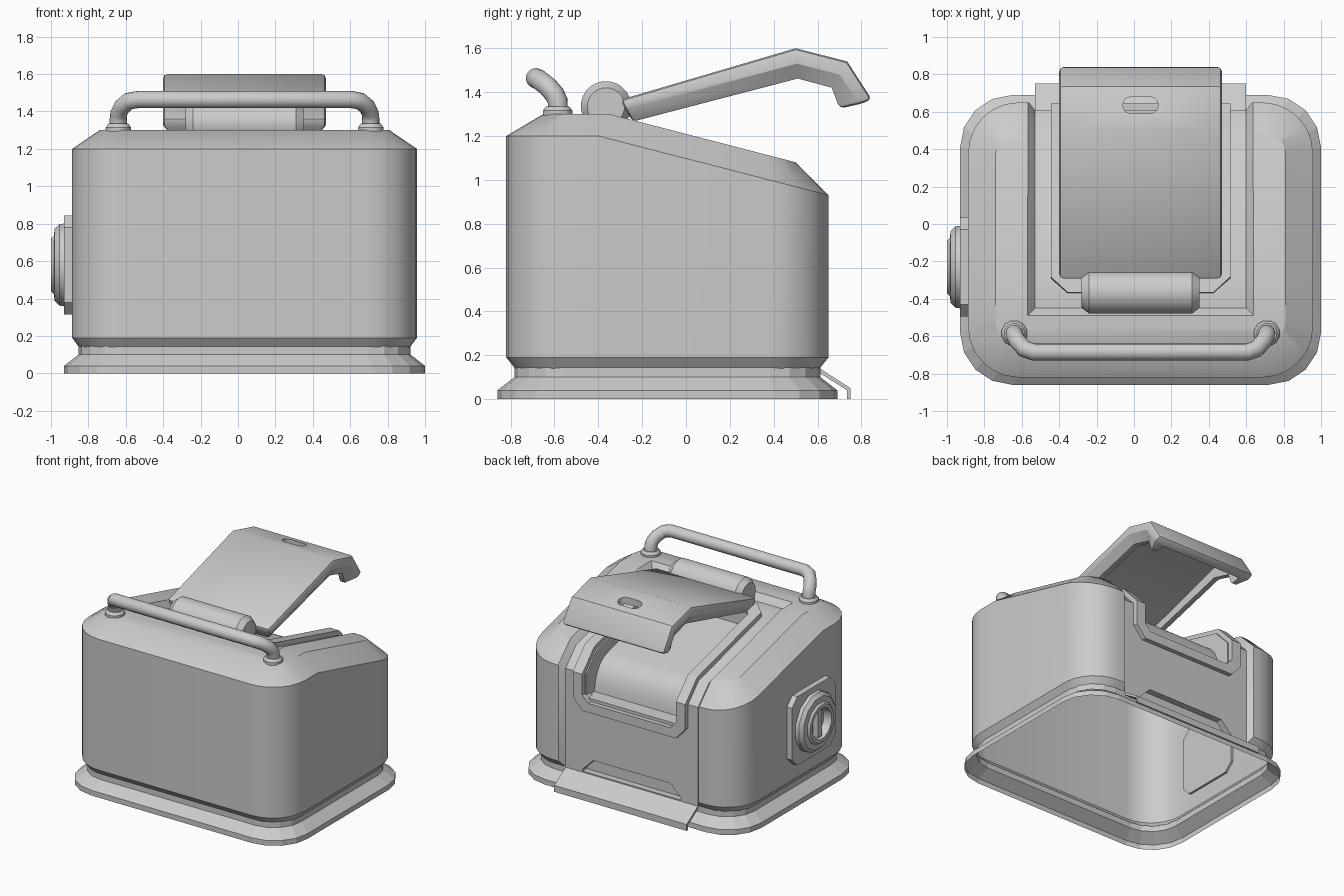
import bpy, bmesh, math
from mathutils import Vector

if "Cube" in bpy.data.objects:
    bpy.data.objects.remove(bpy.data.objects["Cube"])

CX = 0.035  # the body sits slightly off centre because of the side knob

grey = bpy.data.materials.new("plain_grey")
grey.diffuse_color = (0.6, 0.6, 0.6, 1)
grey.use_nodes = True
grey.node_tree.nodes["Principled BSDF"].inputs["Base Color"].default_value = grey.diffuse_color


def make(name, verts, faces, smooth=True):
    me = bpy.data.meshes.new(name)
    me.from_pydata([Vector(v) for v in verts], [], faces)
    bm = bmesh.new()
    bm.from_mesh(me)
    bmesh.ops.recalc_face_normals(bm, faces=bm.faces)
    bm.to_mesh(me)
    bm.free()
    ob = bpy.data.objects.new(name, me)
    ob.location.x = CX
    bpy.context.collection.objects.link(ob)
    me.materials.append(grey)
    if smooth:
        finish(ob)
    return ob


def select(ob):
    bpy.ops.object.select_all(action='DESELECT')
    ob.select_set(True)
    bpy.context.view_layer.objects.active = ob


def finish(ob):
    select(ob)
    bpy.ops.object.shade_smooth_by_angle(angle=math.radians(32))


def apply_mod(ob, kind, **kw):
    m = ob.modifiers.new(kind, kind)
    for k, v in kw.items():
        setattr(m, k, v)
    select(ob)
    bpy.ops.object.modifier_apply(modifier=m.name)


def cut(ob, cutter):
    apply_mod(ob, 'BOOLEAN', operation='DIFFERENCE', object=cutter, solver='EXACT')
    bpy.data.objects.remove(cutter)


def extrude(name, pts, a, b, place, smooth=True):
    """Prism from a 2D outline; place(u, v, w) gives the 3D point."""
    n = len(pts)
    vs = [place(u, v, w) for w in (a, b) for u, v in pts]
    fs = [tuple(range(n)), tuple(range(n, 2 * n))]
    fs += [(i, (i + 1) % n, (i + 1) % n + n, i + n) for i in range(n)]
    return make(name, vs, fs, smooth)


def across(u, v, w):  # y-z outline pushed along x
    return (w, u, v)


def ring(hx, y0, y1, r, z, kink, n=6):
    """Rounded rectangle, z may depend on y; second half mirrors the first."""
    arc = [math.pi / 2 * i / n for i in range(n + 1)]
    half = [(hx - r + r * math.sin(a), y0 + r - r * math.cos(a)) for a in arc]
    half.append((hx, kink))
    half += [(hx - r + r * math.cos(a), y1 - r + r * math.sin(a)) for a in arc]
    pts = half + [(-x, y) for x, y in reversed(half)]
    return [(x, y, z(y) if callable(z) else z) for x, y in pts]


def loft(name, rings, caps=True):
    n = len(rings[0])
    vs = [p for rg in rings for p in rg]
    fs = []
    for k in range(len(rings) - 1):
        for i in range(n):
            j = (i + 1) % n
            fs.append((k * n + i, k * n + j, k * n + n + j, k * n + n + i))
    if caps:
        for o in (0, (len(rings) - 1) * n):
            fs += [(o + i, o + i + 1, o + n - 2 - i, o + n - 1 - i) for i in range(n // 2 - 1)]
    return make(name, vs, fs, False)


def sections(name, rows, widths):
    """Mirrored bar: each row lists (y, z) points, one per half width."""
    rings = []
    for row in rows:
        half = [(w, y, z) for w, (y, z) in zip(widths, row)]
        rings.append(half + [(-x, y, z) for x, y, z in reversed(half)])
    return loft(name, rings)


def lathe(name, stations, n, centre, axis):
    """Turned part from (distance along axis, radius) stations."""
    vs, fs = [], []
    for d, r in stations:
        for i in range(n):
            a = 2 * math.pi * (i + 0.5) / n
            c, s = r * math.cos(a), r * math.sin(a)
            off = (d, c, s) if axis == 'x' else (c, s, d)
            vs.append(Vector(centre) + Vector(off))
    for k in range(len(stations) - 1):
        fs += [(k * n + i, k * n + (i + 1) % n, k * n + n + (i + 1) % n, k * n + n + i) for i in range(n)]
    fs += [tuple(range(n)), tuple(range(len(vs) - n, len(vs)))]
    return make(name, vs, fs)


# main housing with sloped, chamfered top
low = lambda y: 1.2 - 0.257 * max(0, y + 0.4)
top = lambda y: 1.3 - 0.259 * max(0, y + 0.35)
body = loft("housing", [
    ring(0.885, -0.78, 0.61, 0.23, 0.14, -0.4),
    ring(0.922, -0.82, 0.65, 0.27, 0.19, -0.4),
    ring(0.922, -0.82, 0.65, 0.27, low, -0.4),
    ring(0.775, -0.65, 0.50, 0.13, top, -0.35)])

# recessed channel with sloped sides, over the top and down the back
cut(body, sections("channel_cutter", [
    [(-0.45, 1.25), (-0.53, 1.35)], [(-0.35, 1.25), (-0.34, 1.35)],
    [(0.48, 1.035), (0.53, 1.13)], [(0.61, 0.9), (0.71, 0.95)],
    [(0.61, 0.05), (0.71, 0.05)]], (0.565, 0.645)))

# opening with a rounded inner cover
bez = [(0.33, 0.975), (0.49, 0.94), (0.51, 0.73)]
arc = []
for i in range(9):
    t = i / 8
    w = ((1 - t) ** 2, 2 * t * (1 - t), t * t)
    arc.append(tuple(sum(w[k] * bez[k][c] for k in range(3)) for c in (0, 1)))
cut(body, extrude("opening_cutter", [(-0.28, 1.6), (-0.28, 1.13)] + arc +
                  [(0.8, 0.71), (0.8, 1.6)], -0.39, 0.39, across, False))

# trapezoid notch above the step
cut(body, extrude("notch_cutter", [(-0.42, 0.145), (0.42, 0.145), (0.42, 0.16), (0.33, 0.25),
                                   (-0.33, 0.25), (-0.42, 0.16)], 0.56, 0.8,
                  lambda u, v, w: (u, w, v), False))

# the housing is a shell, open at the bottom
bm = bmesh.new()
bm.from_mesh(body.data)
bmesh.ops.delete(bm, geom=[f for f in bm.faces if all(v.co.z < 0.142 for v in f.verts)],
                 context='FACES')
bm.to_mesh(body.data)
bm.free()
finish(body)

# raised frame around the opening, following the shoulder
outer = [(0.39, -0.37, 1.25), (0.48, -0.29, 1.235), (0.48, 0.48, 1.035),
         (0.48, 0.61, 0.9), (0.48, 0.61, 0.72), (0.40, 0.61, 0.63)]
inner = [(0.35, -0.29, 1.235), (0.40, -0.24, 1.22), (0.40, 0.48, 1.035),
         (0.40, 0.61, 0.9), (0.40, 0.61, 0.75), (0.35, 0.61, 0.70)]
lift = [(0.005, 0.035), (0.008, 0.035), (0.018, 0.032), (0.035, 0.012), (0.035, 0), (0.035, 0)]


def loop(pts, k):
    h = [(x, y + k * dy, z + k * dz) for (x, y, z), (dy, dz) in zip(pts, lift)]
    return h + [(-x, y, z) for x, y, z in reversed(h)]


loops = [loop(outer, -0.3), loop(outer, 1), loop(inner, 1), loop(inner, -1.5)]
n = len(loops[0])
make("opening_frame", [p for l in loops for p in l],
     [(k * n + i, k * n + (i + 1) % n, k * n + n + (i + 1) % n, k * n + n + i)
      for k in range(3) for i in range(n)])

# flared base skirt, open underneath
loft("base", [
    ring(0.965, -0.86, 0.69, 0.28, 0.0, -0.4, 4),
    ring(0.965, -0.86, 0.69, 0.28, 0.04, -0.4, 4),
    ring(0.888, -0.783, 0.613, 0.23, 0.10, -0.4, 4),
    ring(0.888, -0.783, 0.613, 0.23, 0.145, -0.4, 4)], caps=False)

# sloped step at the back
extrude("back_step", [(0.60, 0.14), (0.61, 0.14), (0.75, 0.05), (0.75, 0.0), (0.735, 0.0),
                      (0.735, 0.04), (0.60, 0.125)], -0.565, 0.565, across)

# open lid: bent tray with tapered rim and a slot
lid = sections("lid", [
    [(-0.30, 1.365), (-0.275, 1.32), (-0.245, 1.265)],
    [(0.50, 1.60), (0.505, 1.53), (0.51, 1.462)],
    [(0.735, 1.54), (0.70, 1.48), (0.665, 1.42)],
    [(0.848, 1.365), (0.79, 1.345), (0.70, 1.325)]], (0.435, 0.435, 0.39))
apply_mod(lid, 'BEVEL', width=0.022, segments=2, limit_method='ANGLE', angle_limit=math.radians(65))
cut(lid, extrude("tray_cutter", [(-0.20, 1.335), (0.505, 1.545), (0.70, 1.495), (0.78, 1.36),
                                 (0.76, 1.2), (0.6, 1.25), (0.5, 1.35), (-0.15, 1.13)],
                 -0.35, 0.35, across, False))
slot = [(s * 0.05 + 0.045 * math.cos(a), 0.635 + 0.045 * math.sin(a))
        for s, a0 in ((1, -90), (-1, 90)) for a in (math.radians(a0 + 30 * i) for i in range(7))]
cut(lid, extrude("slot_cutter", slot, 1.2, 1.8, lambda u, v, w: (u, v, w), False))
finish(lid)

# hinge barrel
lathe("hinge_barrel", [(-0.315, 0.075), (-0.315, 0.085), (-0.275, 0.115), (0.275, 0.115),
                       (0.315, 0.085), (0.315, 0.075)], 24, (0, -0.365, 1.335), 'x')

# carry handle with two foot collars
half = [(0.675, -0.585, 1.29), (0.675, -0.585, 1.36), (0.672, -0.60, 1.39), (0.655, -0.63, 1.425),
        (0.62, -0.668, 1.455), (0.57, -0.685, 1.464)]
path = half + [(-x, y, z) for x, y, z in reversed(half)]
cu = bpy.data.curves.new("carry_handle", 'CURVE')
cu.dimensions = '3D'
cu.bevel_depth = 0.046
cu.bevel_resolution = 6
sp = cu.splines.new('POLY')
sp.points.add(len(path) - 1)
for p, co in zip(sp.points, path):
    p.co = (*co, 1)
handle = bpy.data.objects.new("carry_handle", cu)
handle.location.x = CX
bpy.context.collection.objects.link(handle)
cu.materials.append(grey)
select(handle)
bpy.ops.object.convert(target='MESH')
finish(bpy.context.object)
for side, x in (("left", -0.675), ("right", 0.675)):
    lathe("handle_collar_" + side, [(1.28, 0.07), (1.315, 0.07), (1.335, 0.055)], 12,
          (x, -0.585, 0), 'z')

# side knob: chamfered plate, faceted ring and grip
kc = (-CX, -0.23, 0.58)
knob = lambda u, v, w: (w + kc[0], u + kc[1], v + kc[2])
a, b = 0.265, 0.20
plate = [(a, b), (b, a), (-b, a), (-a, b), (-a, -b), (-b, -a), (b, -a), (a, -b)]
extrude("knob_plate", plate, -0.93, -0.87, knob)
lathe("knob_ring", [(-0.92, 0.23), (-0.955, 0.225), (-0.98, 0.20), (-0.985, 0.16), (-1.0, 0.145),
                    (-1.0, 0.12), (-0.94, 0.11)], 12, kc, 'x')
extrude("knob_grip", [(0.025, 0.105), (-0.025, 0.105), (-0.025, -0.105), (0.025, -0.105)],
        -0.985, -0.93, knob)
